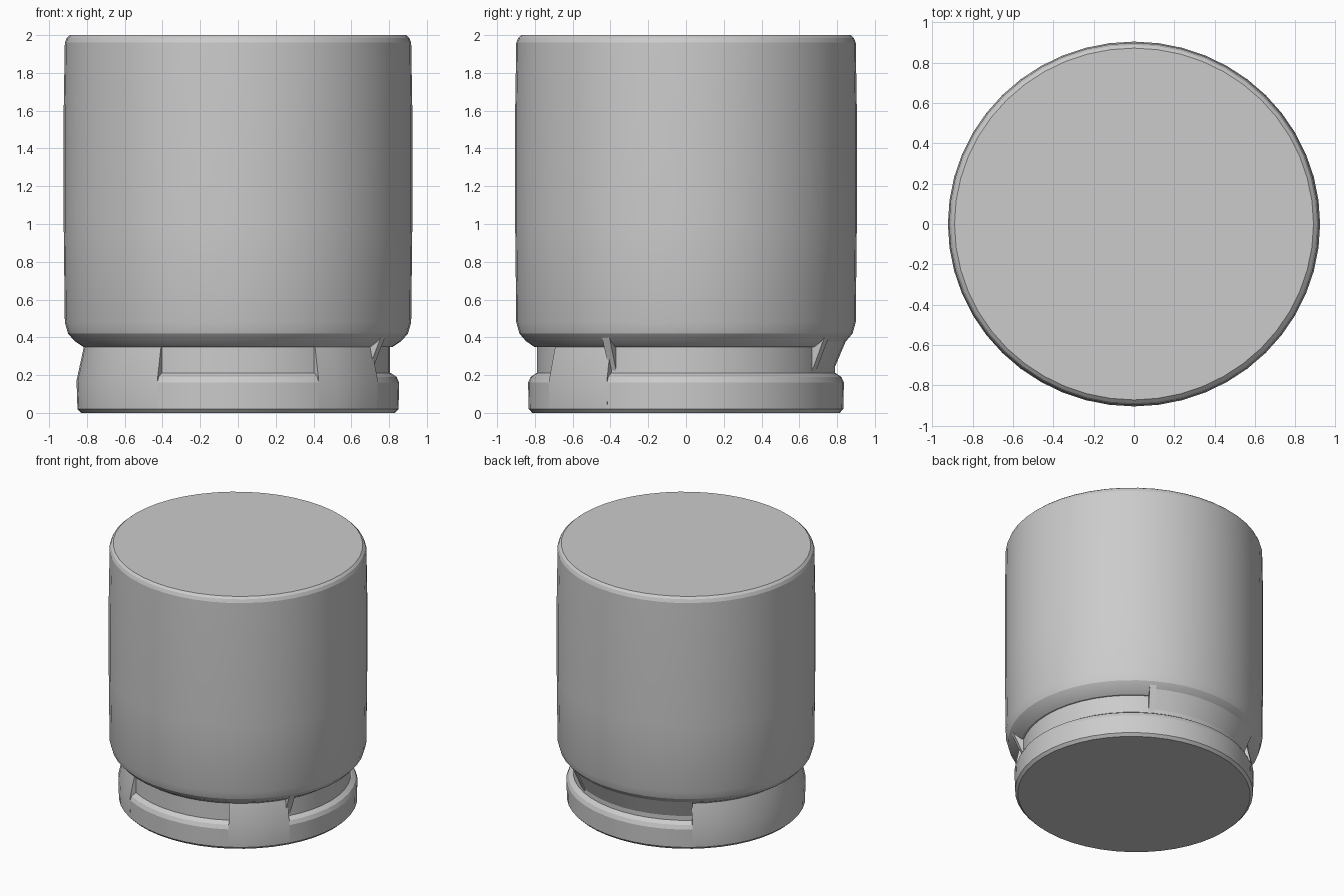
import bpy, bmesh, math

if "Cube" in bpy.data.objects:
    bpy.data.objects.remove(bpy.data.objects["Cube"])

SQUASH = 0.98   # slightly narrower front to back


def lathe(name, profile, start=0, end=360, step=7.5):
    """Spin an (r, z) profile, bottom to top, into a closed solid or wedge."""
    full = end - start >= 360
    n = round((end - start) / step)
    bm = bmesh.new()
    bot = bm.verts.new((0, 0, profile[0][1]))
    top = bm.verts.new((0, 0, profile[-1][1]))
    cols = []
    for i in range(n if full else n + 1):
        a = math.radians(start + (end - start) * i / n)
        cols.append([bm.verts.new((r * math.cos(a), r * math.sin(a) * SQUASH, z))
                     for r, z in profile])
    pairs = list(zip(cols, cols[1:] + cols[:1])) if full else list(zip(cols, cols[1:]))
    for c, d in pairs:
        for k in range(len(profile) - 1):
            bm.faces.new((c[k], d[k], d[k + 1], c[k + 1]))
        bm.faces.new((bot, d[0], c[0]))
        bm.faces.new((top, c[-1], d[-1]))
    if not full:
        bm.faces.new([bot] + cols[0] + [top])
        bm.faces.new([top] + cols[-1][::-1] + [bot])
    bmesh.ops.recalc_face_normals(bm, faces=bm.faces)
    mesh = bpy.data.meshes.new(name)
    bm.to_mesh(mesh)
    bm.free()
    ob = bpy.data.objects.new(name, mesh)
    bpy.context.collection.objects.link(ob)
    bpy.ops.object.select_all(action='DESELECT')
    ob.select_set(True)
    bpy.context.view_layer.objects.active = ob
    bpy.ops.object.shade_smooth_by_angle(angle=math.radians(18))
    return ob


# main drum with rounded lower rim and a small top bevel
lathe("drum", [(0.82, 0.35), (0.865, 0.38), (0.90, 0.42), (0.917, 0.48),
               (0.923, 1.0), (0.923, 1.6), (0.917, 1.96), (0.907, 1.985), (0.89, 2.0)])

# foot disc
lathe("foot", [(0.83, 0.0), (0.85, 0.02), (0.853, 0.16), (0.84, 0.19), (0.81, 0.21)])

# recessed neck all round
lathe("neck", [(0.805, 0.20), (0.805, 0.36)])

# stretches where the neck is filled out between foot and drum
FILL = [(0.85, 0.02), (0.855, 0.17), (0.815, 0.355)]
lathe("neck_fill_left", FILL, 127.5, 240)
lathe("neck_fill_front_right", FILL, 300, 330)

# flared support under the drum at the back
lathe("neck_flare_back", [(0.79, 0.21), (0.89, 0.44)], 60, 127.5)

# thin gussets at the ends of the grooves
for i, a in enumerate((329, 58)):
    lathe(f"groove_gusset_{i + 1}", [(0.80, 0.215), (0.895, 0.43)], a, a + 3, 3)
